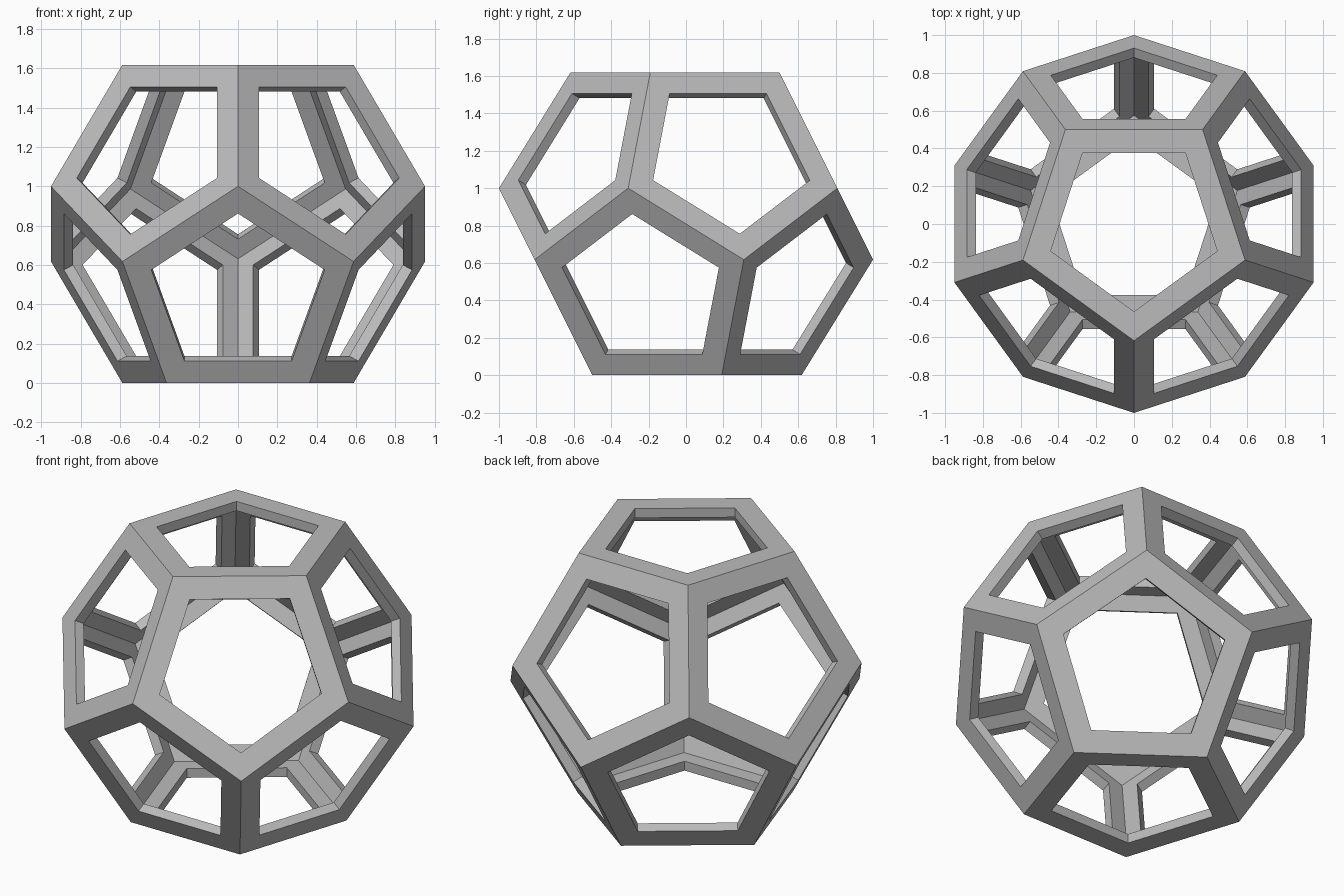
import bpy
import bmesh
from math import sin, cos, pi, sqrt, radians

cube = bpy.data.objects.get("Cube")
if cube:
    bpy.data.objects.remove(cube, do_unlink=True)

GOLD = (sqrt(5) - 1) / 2      # ratio of the end rings to the middle rings
RIM = 0.125                   # width of the frame on each face
DEPTH = 0.056                 # thickness of the shell

grey = bpy.data.materials.new("plain grey")
grey.use_nodes = True
colour = (0.5, 0.5, 0.5, 1)
grey.diffuse_color = colour
grey.node_tree.nodes["Principled BSDF"].inputs["Base Color"].default_value = colour

# Solid dodecahedron: four rings of five corners, wrapped in a hull
bm = bmesh.new()
rings = [(GOLD, 1 + GOLD, -pi / 2), (1, 1, -pi / 2),
         (1, GOLD, pi / 2), (GOLD, 0, pi / 2)]
for radius, z, phase in rings:
    for i in range(5):
        a = phase + i * 2 * pi / 5
        bm.verts.new((radius * cos(a), radius * sin(a), z))
bmesh.ops.convex_hull(bm, input=bm.verts[:])
bmesh.ops.dissolve_limit(bm, angle_limit=radians(5), verts=bm.verts[:], edges=bm.edges[:])
bmesh.ops.recalc_face_normals(bm, faces=bm.faces[:])

# Cut a pentagonal opening in every face
panels = bm.faces[:]
bmesh.ops.inset_individual(bm, faces=panels, thickness=RIM, use_even_offset=True)
bmesh.ops.delete(bm, geom=[f for f in bm.faces if len(f.verts) == 5], context='FACES')

mesh = bpy.data.meshes.new("dodecahedron_frame")
bm.to_mesh(mesh)
bm.free()
mesh.materials.append(grey)
frame = bpy.data.objects.new("dodecahedron_frame", mesh)
bpy.context.collection.objects.link(frame)

# Give the open frame its inward thickness
shell = frame.modifiers.new("shell thickness", 'SOLIDIFY')
shell.thickness = DEPTH
shell.offset = -1
shell.use_even_offset = True
shell.use_quality_normals = True
